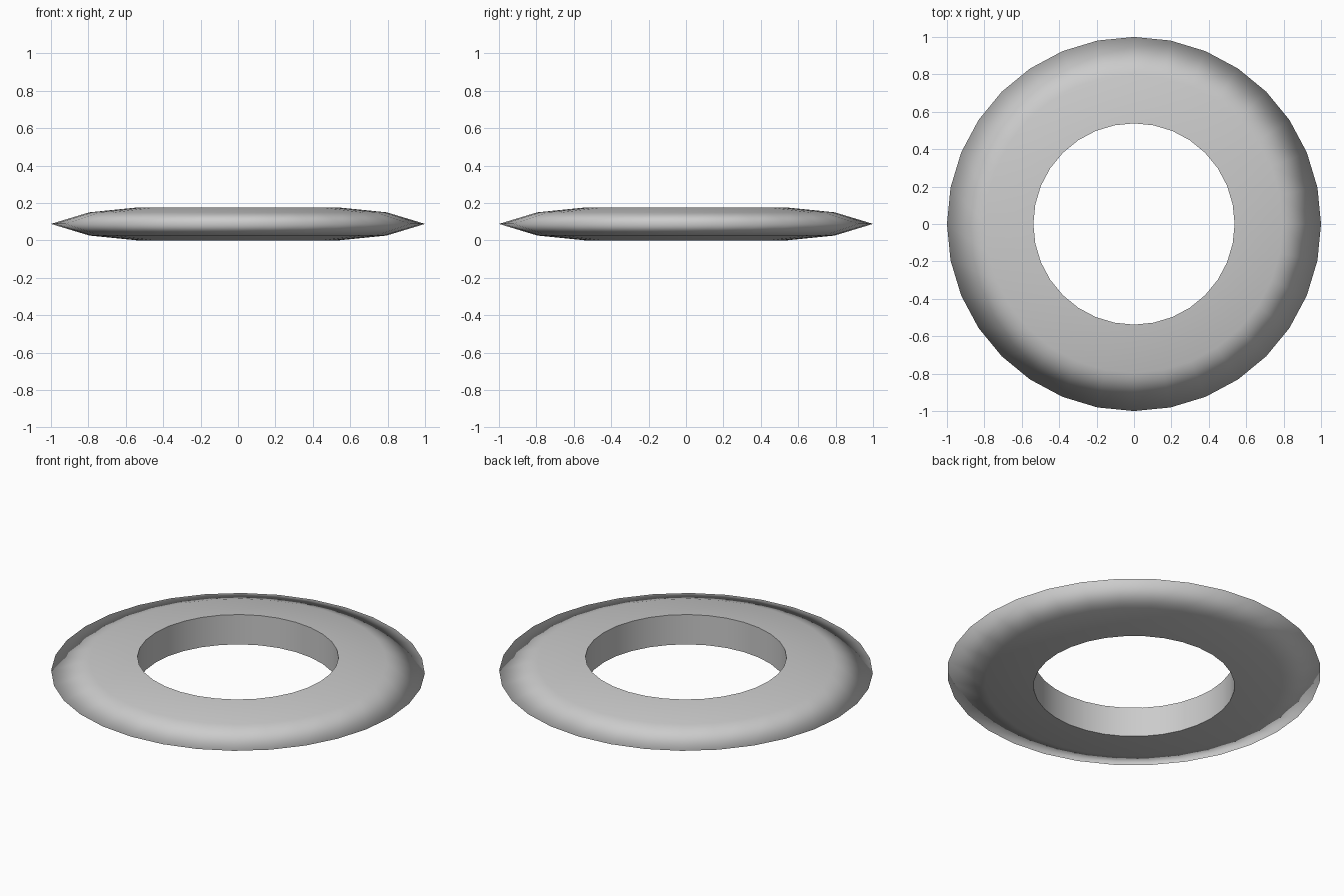
import bpy, bmesh
from math import sin, cos, tau

if "Cube" in bpy.data.objects:
    bpy.data.objects.remove(bpy.data.objects["Cube"])

SIDES = 32
# Cross-section of the ring as (radius, height)
PROFILE = [(0.538, 0.0), (0.795, 0.026), (1.0, 0.088), (0.795, 0.15), (0.538, 0.176)]

# Flat ring with a tapered outer rim and a straight bore
bm = bmesh.new()
loops = [[bm.verts.new((r * cos(tau * i / SIDES), r * sin(tau * i / SIDES), z))
          for i in range(SIDES)] for r, z in PROFILE]
for k, a in enumerate(loops):
    b = loops[(k + 1) % len(loops)]
    for i in range(SIDES):
        j = (i + 1) % SIDES
        bm.faces.new((a[i], a[j], b[j], b[i])).smooth = True
bmesh.ops.recalc_face_normals(bm, faces=bm.faces)

# Crisp edges around both ends of the bore, soft shading over the rim
for loop in (loops[0], loops[-1]):
    for i in range(SIDES):
        bm.edges.get((loop[i], loop[(i + 1) % SIDES])).smooth = False

mesh = bpy.data.meshes.new("ring")
bm.to_mesh(mesh)
bm.free()
bpy.context.collection.objects.link(bpy.data.objects.new("ring", mesh))
